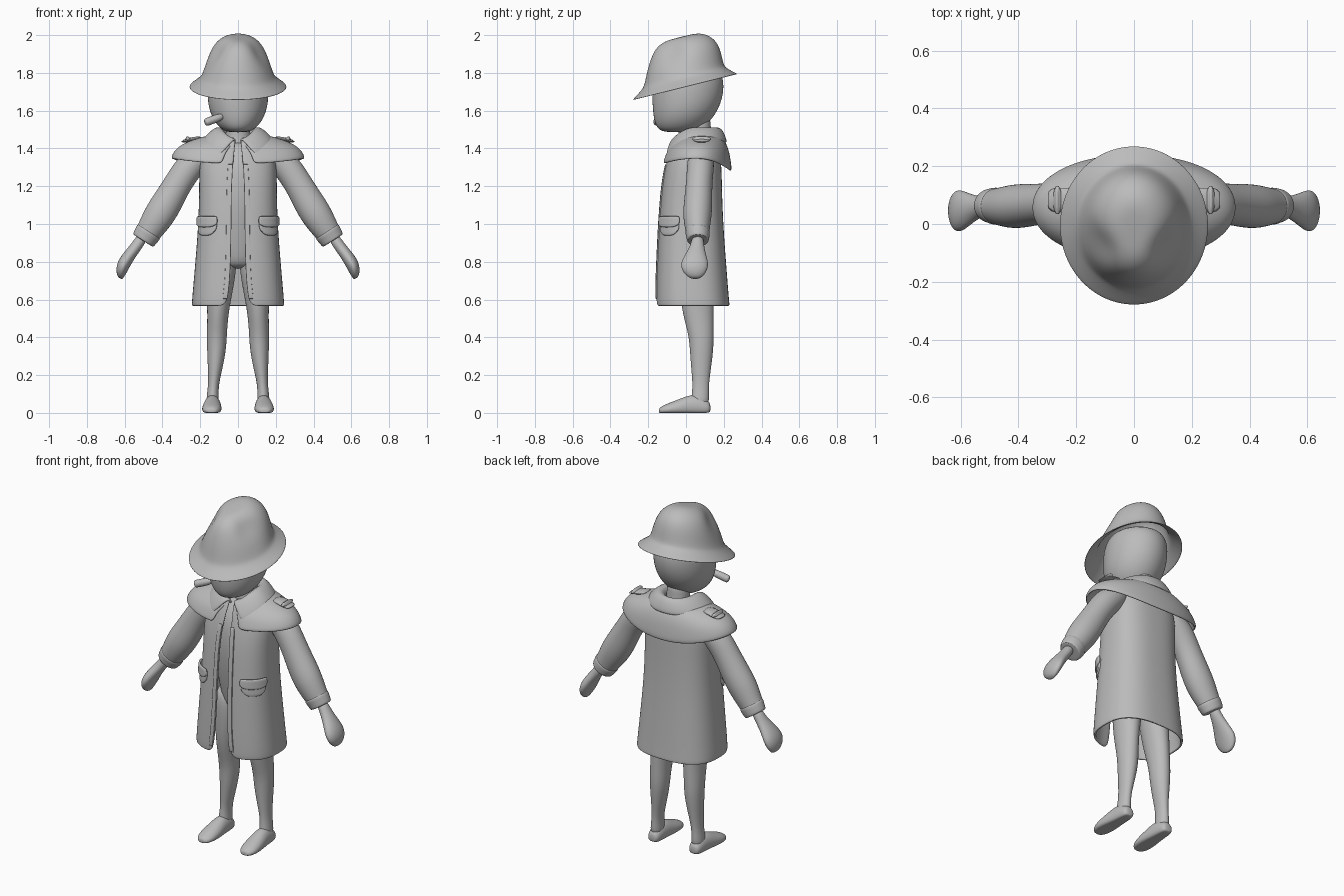
import bpy, bmesh
from math import sin, cos, pi, asin, exp, radians
from mathutils import Vector, Matrix

if "Cube" in bpy.data.objects:
    bpy.data.objects.remove(bpy.data.objects["Cube"])

grey = bpy.data.materials.new("clay_grey")
grey.use_nodes = True
grey.diffuse_color = (0.5, 0.5, 0.5, 1)
grey.node_tree.nodes["Principled BSDF"].inputs["Base Color"].default_value = (0.5, 0.5, 0.5, 1)

X, Y, Z = Vector((1, 0, 0)), Vector((0, 1, 0)), Vector((0, 0, 1))


def finish(name, bm, mirror=False, thick=0, levels=2):
    """Turn a bmesh into a smooth object with optional thickness and mirror."""
    bmesh.ops.recalc_face_normals(bm, faces=bm.faces)
    for f in bm.faces:
        f.smooth = True
    mesh = bpy.data.meshes.new(name)
    bm.to_mesh(mesh)
    bm.free()
    mesh.materials.append(grey)
    ob = bpy.data.objects.new(name, mesh)
    bpy.context.collection.objects.link(ob)
    if thick:
        m = ob.modifiers.new("thickness", "SOLIDIFY")
        m.thickness, m.offset = thick, 0
    if levels:
        m = ob.modifiers.new("smooth", "SUBSURF")
        m.levels = m.render_levels = levels
    if mirror:
        ob.modifiers.new("mirror", "MIRROR").use_mirror_merge = False
    return ob


def skin(bm, rows, closed):
    """Bridge rows of points with quads."""
    rows = [[bm.verts.new(p) for p in row] for row in rows]
    n = len(rows[0])
    for a, b in zip(rows, rows[1:]):
        for i in range(n if closed else n - 1):
            j = (i + 1) % n
            bm.faces.new((a[i], a[j], b[j], b[i]))
    return rows


def tube(name, stations, u, v, mirror=False, sides=16):
    """Loft ellipses; each station is x, y, z, radius along u, radius along v."""
    bm = bmesh.new()
    rows = []
    for x, y, z, ru, rv in stations:
        ring = [Vector((x, y, z)) + u * ru * cos(2 * pi * i / sides)
                + v * rv * sin(2 * pi * i / sides) for i in range(sides)]
        for p in ring:
            p.z = max(p.z, 0)
        rows.append(ring)
    rows = skin(bm, rows, True)
    bm.faces.new(rows[0])
    bm.faces.new(rows[-1])
    return finish(name, bm, mirror)


def around(ring, t, n, grow=0):
    """Point on a garment ring: half width, front y, back y, front/side/back z."""
    hx, yf, yb, zf, zs, zb = ring[:6]
    s, c = sin(t), cos(t)
    px = abs(s) ** (2 / n) * (1 if s > 0 else -1)
    py = abs(c) ** (2 / n) * (1 if c > 0 else -1)
    z = zs + ((zf if c > 0 else zb) - zs) * c * c
    return Vector((px * (hx + grow), (yf + yb) / 2 - py * ((yb - yf) / 2 + grow), z))


def angle_at(x, hx, n):
    return asin(min(1, x / hx) ** (n / 2))


def garment(name, rings, n, thick, steps=36):
    """Open-fronted sheet; the last ring value is half the front gap."""
    bm = bmesh.new()
    rows = []
    for r in rings:
        t0 = angle_at(r[6], r[0], n)
        rows.append([around(r, t0 + (2 * pi - 2 * t0) * i / steps, n) for i in range(steps + 1)])
    skin(bm, rows, False)
    return finish(name, bm, thick=thick)


# Legs, feet and hidden torso
tube("leg", [(.085, .05, .9, .08, .09), (.09, .055, .74, .085, .095), (.105, .06, .55, .057, .088),
             (.112, .08, .42, .054, .068), (.113, .083, .34, .052, .064), (.12, .08, .24, .04, .054),
             (.13, .078, .15, .028, .043), (.134, .076, .09, .032, .047), (.135, .072, .03, .036, .05)],
     X, Y, True)
tube("foot", [(.135, .13, .025, .02, .02), (.135, .118, .025, .036, .04), (.135, .07, .035, .042, .06),
              (.136, .02, .035, .046, .062), (.138, -.04, .025, .053, .047), (.14, -.1, .018, .052, .032),
              (.14, -.135, .012, .034, .02), (.14, -.143, .01, .015, .01)], X, Z, True)
tube("torso", [(0, .05, .76, .1, .08), (0, .05, .84, .13, .1), (0, .03, 1.1, .16, .132),
               (0, .035, 1.3, .165, .125), (0, .045, 1.38, .13, .1), (0, .06, 1.44, .07, .07)], X, Y)
tube("neck", [(0, .07, 1.36, .08, .08), (0, .075, 1.45, .067, .062), (0, .07, 1.52, .065, .062),
              (0, .06, 1.58, .07, .07)], X, Y)

# Head, from chin to the crown hidden in the hat
tube("head", [(0, (f + b) / 2, z, r, (b - f) / 2) for z, r, f, b in (
    (1.485, .05, -.11, .04), (1.5, .088, -.15, .08), (1.54, .127, -.17, .128), (1.6, .156, -.18, .172),
    (1.68, .167, -.183, .203), (1.78, .165, -.175, .205), (1.84, .13, -.1, .16))], X, Y)

# Long coat, wider at the hem
COAT = [(hx, yf, yb, z, z, z, gap) for z, hx, yf, yb, gap in (
    (.567, .236, -.15, .222, .09), (.575, .238, -.153, .224, .07), (.61, .236, -.154, .22, .048),
    (.8, .219, -.147, .205, .037), (1.0, .203, -.137, .19, .034), (1.2, .198, -.122, .183, .032),
    (1.32, .2, -.1, .182, .025), (1.4, .17, -.076, .165, .016), (1.46, .1, -.045, .14, .012))]
N = 2.6
garment("coat", COAT, N, .014)


def coat_at(z):
    for a, b in zip(COAT, COAT[1:]):
        if z <= b[3]:
            k = (z - a[3]) / (b[3] - a[3])
            return [p + (q - p) * k for p, q in zip(a, b)]
    return COAT[-1]


def patch(name, rows, grow, thick):
    """Plate that hugs the coat; rows are z, start angle, end angle, corner lift."""
    bm = bmesh.new()
    pts = []
    for z, a, b, lift in rows:
        row = []
        for i in range(11):
            k = i / 10
            zz = z + lift * abs(2 * k - 1) ** 4
            row.append(around(coat_at(zz), a + (b - a) * k, N, grow))
        pts.append(row)
    skin(bm, pts, False)
    return finish(name, bm, True, thick)


patch("pocket", [(.938, .5, 1.25, .025), (.96, .45, 1.3, .015), (1.0, .44, 1.3, 0), (1.03, .44, 1.3, 0)],
      .009, .014)
patch("pocket_flap", [(.982, .46, 1.28, .012), (1.0, .41, 1.33, .005), (1.02, .41, 1.33, 0),
                      (1.042, .42, 1.32, 0)], .018, .014)
placket = []
for k in range(10):
    z = .6 + .08 * k
    r = coat_at(z)
    placket.append((z, angle_at(r[6], r[0], N), angle_at(r[6] + .026, r[0], N), 0))
patch("placket", placket, .007, .01)

# Shoulder cape and folded collar
garment("cape", [(.09, -.03, .15, 1.455, 1.475, 1.475, .015), (.2, -.065, .195, 1.42, 1.452, 1.45, .03),
                 (.3, -.097, .22, 1.385, 1.415, 1.39, .06), (.335, -.112, .23, 1.345, 1.38, 1.33, .075),
                 (.35, -.122, .236, 1.318, 1.345, 1.28, .085)], 2.1, .016)
garment("collar", [(.072, -.04, .138, 1.42, 1.46, 1.46, .012), (.088, -.055, .155, 1.44, 1.505, 1.5, .012),
                   (.112, -.072, .178, 1.45, 1.508, 1.508, .018),
                   (.15, -.1, .197, 1.4, 1.48, 1.475, .055), (.185, -.128, .212, 1.325, 1.44, 1.43, .1)],
        2.1, .016)

# Sleeves and mitten hands
SLANT = Vector((.84, 0, .54))
tube("sleeve", [(.15, .075, 1.385, .06, .055), (.24, .08, 1.33, .075, .08), (.31, .07, 1.23, .07, .074),
                (.365, .065, 1.13, .076, .082), (.415, .06, 1.05, .079, .086), (.465, .06, .97, .066, .072),
                (.495, .063, .928, .057, .064), (.503, .063, .914, .056, .064), (.505, .063, .911, .05, .057),
                (.497, .063, .926, .035, .035)], Y, SLANT, True)
tube("cuff", [(.47, .061, .965, .06, .066), (.473, .061, .958, .068, .074), (.49, .063, .932, .062, .069),
              (.502, .063, .913, .059, .066), (.503, .063, .911, .05, .055)], Y, SLANT, True)
tube("hand", [(.5, .063, .94, .03, .03), (.535, .06, .885, .036, .03), (.575, .05, .835, .057, .033),
              (.604, .045, .79, .077, .036), (.62, .045, .75, .066, .031), (.625, .048, .722, .04, .02),
              (.625, .05, .712, .015, .01)], Y, SLANT, True)

# Shoulder straps: a slab with a small loop across it
for name, at, size in (("shoulder_strap", (.245, .083, 1.447), (.11, .085, .024)),
                       ("strap_loop", (.265, .083, 1.45), (.03, .1, .03))):
    bm = bmesh.new()
    place = Matrix.Translation(at) @ Matrix.Rotation(radians(12), 4, "Y") @ Matrix.Diagonal((*size, 1))
    bmesh.ops.create_cube(bm, size=1, matrix=place)
    bmesh.ops.bevel(bm, geom=bm.edges[:], offset=.008, segments=2, affect="EDGES")
    finish(name, bm, True, levels=1)

# Hat: tilted brim and a crown pinched on both sides of its front
bm = bmesh.new()
rows = []
for z, rx, ry, cy in ((0, .258, .284, 0), (.012, .24, .267, .002), (.042, .2, .228, .008),
                      (.062, .187, .214, .01), (.13, .168, .2, .028), (.19, .145, .178, .042),
                      (.232, .112, .145, .043), (.256, .07, .1, .045), (.26, .03, .05, .045)):
    row = []
    for i in range(32):
        t = 2 * pi * i / 32
        p = Vector((rx * cos(t), cy + ry * sin(t), z))
        dent = exp(-((p.y + .03) / .075) ** 2) * max(0, min(1, (z - .11) / .08))
        p.x *= 1 - .27 * dent
        row.append(p)
    rows.append(row)
rows = skin(bm, rows, True)
bm.faces.new(rows[-1])
bm.transform(Matrix.Translation((0, -.005, 1.725)) @ Matrix.Rotation(radians(14), 4, "X"))
finish("hat", bm, thick=.006)

# Cigar held at the right corner of the mouth
tip, end = Vector((-.17, -.155, 1.538)), Vector((-.07, -.125, 1.575))
aim = (end - tip).normalized()
side = aim.cross(Z).normalized()
tube("cigar", [(*tip.lerp(end, k), r, r) for k, r in ((-.06, .012), (0, .021), (.08, .022), (1, .022))],
     side, side.cross(aim), sides=12)
